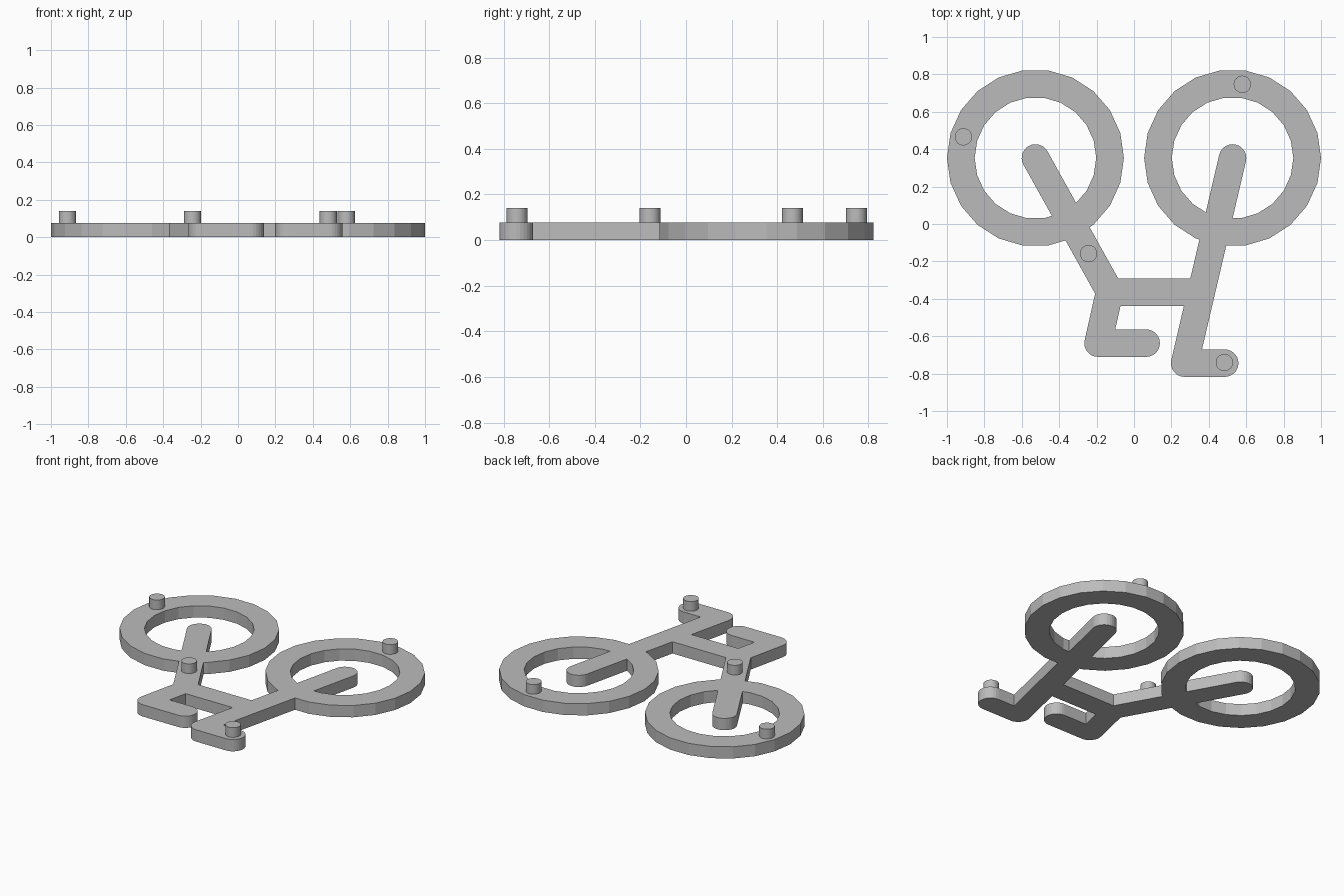
import bpy, bmesh, math
from mathutils import Vector, Matrix

if "Cube" in bpy.data.objects:
    bpy.data.objects.remove(bpy.data.objects["Cube"], do_unlink=True)

THICK = 0.077      # plate thickness
TOP = 0.14         # top of the pegs
HALF = 0.0735      # half width of the frame tubes
WHEEL_Y = 0.353
WHEEL_X = 0.527

grey = bpy.data.materials.new("plain grey")
grey.use_nodes = True
grey.diffuse_color = (0.5, 0.5, 0.5, 1)
grey.node_tree.nodes["Principled BSDF"].inputs["Base Color"].default_value = grey.diffuse_color


def make_object(name, bm):
    bmesh.ops.recalc_face_normals(bm, faces=bm.faces[:])
    mesh = bpy.data.meshes.new(name)
    bm.to_mesh(mesh)
    bm.free()
    mesh.materials.append(grey)
    obj = bpy.data.objects.new(name, mesh)
    bpy.context.collection.objects.link(obj)
    return obj


def tube(name, start, end, round_ends=True):
    """Flat bar of plate thickness between two points."""
    a, b = Vector(start), Vector(end)
    heading = math.atan2(b.y - a.y, b.x - a.x)
    steps = 14 if round_ends else 1
    bm = bmesh.new()
    verts = []
    for centre, turn in ((b, heading - math.pi / 2), (a, heading + math.pi / 2)):
        for i in range(steps + 1):
            t = turn + math.pi * i / steps
            verts.append(bm.verts.new((centre.x + HALF * math.cos(t),
                                       centre.y + HALF * math.sin(t), 0)))
    face = bm.faces.new(verts)
    grown = bmesh.ops.extrude_face_region(bm, geom=[face])["geom"]
    bmesh.ops.translate(bm, vec=(0, 0, THICK),
                        verts=[v for v in grown if isinstance(v, bmesh.types.BMVert)])
    return make_object(name, bm)


def wheel(name, x):
    """Faceted ring spun from a rectangular section."""
    bm = bmesh.new()
    section = [bm.verts.new(p) for p in
               ((0.325, 0, 0), (0.473, 0, 0), (0.473, 0, THICK), (0.325, 0, THICK))]
    edges = [bm.edges.new((section[i], section[(i + 1) % 4])) for i in range(4)]
    bmesh.ops.spin(bm, geom=section + edges, cent=(0, 0, 0), axis=(0, 0, 1),
                   angle=math.tau, steps=22)
    bmesh.ops.remove_doubles(bm, verts=bm.verts[:], dist=0.0001)
    bmesh.ops.translate(bm, verts=bm.verts[:], vec=(x, WHEEL_Y, 0))
    return make_object(name, bm)


def peg(name, x, y):
    bm = bmesh.new()
    bmesh.ops.create_cone(bm, cap_ends=True, segments=32, radius1=0.046, radius2=0.046,
                          depth=TOP - THICK,
                          matrix=Matrix.Translation((x, y, (TOP + THICK) / 2)))
    obj = make_object(name, bm)
    bpy.ops.object.select_all(action='DESELECT')
    obj.select_set(True)
    bpy.context.view_layer.objects.active = obj
    bpy.ops.object.shade_smooth_by_angle(angle=math.radians(30))


# Frame joints
front_hub, rear_hub = (-WHEEL_X, WHEEL_Y), (WHEEL_X, WHEEL_Y)
head = (-0.13, -0.361)
bar_corner = (-0.192, -0.637)
seat_corner = (0.271, -0.744)

# Wheels and tubes fused into one flat plate
plate = wheel("bicycle_plate", -WHEEL_X)
parts = [
    wheel("rear_wheel", WHEEL_X),
    tube("fork", front_hub, head),
    tube("handlebar_stem", head, bar_corner),
    tube("handlebar", bar_corner, (0.065, -0.637)),
    tube("seat_post", rear_hub, seat_corner),
    tube("saddle", seat_corner, (0.485, -0.744)),
    tube("crossbar", (-0.10, -0.364), (0.36, -0.364), round_ends=False),
]
bpy.context.view_layer.objects.active = plate
for part in parts:
    join = plate.modifiers.new("join", 'BOOLEAN')
    join.operation = 'UNION'
    join.solver = 'EXACT'
    join.object = part
    bpy.ops.object.modifier_apply(modifier=join.name)
    bpy.data.objects.remove(part, do_unlink=True)

# Round pegs standing on the plate
peg("front_wheel_peg", -0.912, 0.466)
peg("rear_wheel_peg", 0.579, 0.747)
peg("fork_peg", -0.243, -0.158)
peg("saddle_peg", 0.483, -0.741)
